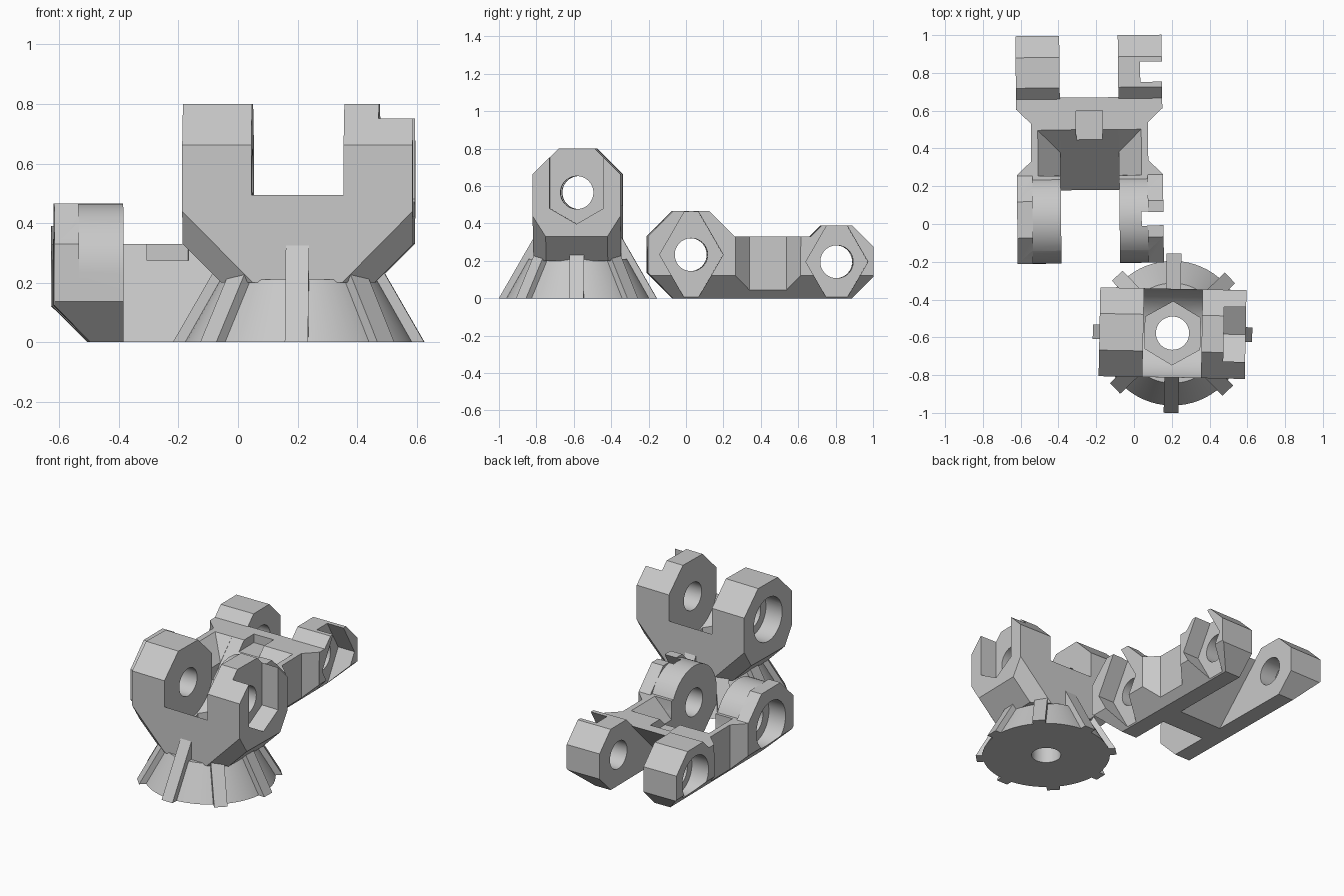
import bpy, bmesh, math
from mathutils import Matrix, Vector

cube = bpy.data.objects.get("Cube")
if cube:
    bpy.data.objects.remove(cube)

grey = bpy.data.materials.new("plain grey")
grey.use_nodes = True
grey.diffuse_color = (0.58, 0.58, 0.58, 1)
grey.node_tree.nodes["Principled BSDF"].inputs["Base Color"].default_value = grey.diffuse_color


def make(name, bm):
    bmesh.ops.recalc_face_normals(bm, faces=bm.faces)
    mesh = bpy.data.meshes.new(name)
    bm.to_mesh(mesh)
    bm.free()
    mesh.materials.append(grey)
    ob = bpy.data.objects.new(name, mesh)
    bpy.context.collection.objects.link(ob)
    return ob


def prism(name, profile, lo, hi, axis="x"):
    """Extrude a closed profile: (y, z) along x, or (x, y) along z."""
    bm = bmesh.new()
    place = (lambda p, d: (d, p[0], p[1])) if axis == "x" else (lambda p, d: (p[0], p[1], d))
    face = bm.faces.new([bm.verts.new(place(p, lo)) for p in profile])
    top = bmesh.ops.extrude_face_region(bm, geom=[face])["geom"]
    shift = (hi - lo, 0, 0) if axis == "x" else (0, 0, hi - lo)
    bmesh.ops.translate(bm, vec=shift, verts=[v for v in top if isinstance(v, bmesh.types.BMVert)])
    return make(name, bm)


def hull(name, points):
    bm = bmesh.new()
    for p in points:
        bm.verts.new(p)
    bmesh.ops.convex_hull(bm, input=bm.verts)
    bmesh.ops.dissolve_limit(bm, angle_limit=0.02, verts=bm.verts, edges=bm.edges)
    return make(name, bm)


def ring(cy, cz, r, n, turn=0.0):
    return [(cy + r * math.cos(turn + math.tau * i / n),
             cz + r * math.sin(turn + math.tau * i / n)) for i in range(n)]


def octagon(cy, cz, half):
    return ring(cy, cz, half / math.cos(math.pi / 8), 8, math.pi / 8)


def combine(ob, tool, operation="DIFFERENCE"):
    mod = ob.modifiers.new("bool", "BOOLEAN")
    mod.operation, mod.object, mod.solver = operation, tool, "EXACT"
    bpy.context.view_layer.update()
    deps = bpy.context.evaluated_depsgraph_get()
    mesh = bpy.data.meshes.new_from_object(ob.evaluated_get(deps))
    ob.modifiers.clear()
    ob.data = mesh
    bpy.data.objects.remove(tool)


def finish(ob, matrix):
    ob.matrix_world = matrix
    bpy.ops.object.select_all(action="DESELECT")
    ob.select_set(True)
    bpy.context.view_layer.objects.active = ob
    bpy.ops.object.shade_smooth_by_angle(angle=math.radians(25))


HOLE = 0.088
SLOT = 0.155
WIDE = 0.387

# ---- Base clevis: chamfered block with a slot, pivot hole and pockets ----
PIVOT = 0.565
pts = []
for sx in (-1, 1):
    for sy in (-1, 1):
        pts += [(sx * x, sy * y, z) for x, y, z in (
            (WIDE, 0.097, 0.8), (WIDE, 0.235, 0.662), (WIDE, 0.235, 0.44),
            (WIDE, 0.165, 0.33), (0.15, 0.235, 0.2), (0.257, 0.165, 0.2))]
clevis = hull("base_clevis", pts)
combine(clevis, prism("slot", [(-0.4, 0.495), (0.4, 0.495), (0.4, 1), (-0.4, 1)], -SLOT, SLOT))
combine(clevis, prism("clearance", ring(0, PIVOT, 0.245, 64), -SLOT, SLOT))
combine(clevis, prism("pivot_hole", ring(0, PIVOT, HOLE, 48), -1, 1))
combine(clevis, prism("bolt_pocket", ring(0, PIVOT, 0.14, 48), -1, -0.27))
combine(clevis, prism("nut_pocket", [(0, PIVOT - 0.168), (0.145, PIVOT - 0.084), (0.145, 1),
                                     (-0.145, 1), (-0.145, PIVOT - 0.084)], 0.271, 1))
combine(clevis, prism("floor_hex", ring(0, 0, 0.168, 6, math.pi / 6), 0.26, 0.5, "z"))
combine(clevis, prism("floor_hole", ring(0, 0, HOLE, 48), -0.1, 0.6, "z"))

# ---- Flared foot with ribs ----
bm = bmesh.new()
bmesh.ops.create_cone(bm, cap_ends=True, segments=64, radius1=0.383, radius2=0.265, depth=0.21,
                      matrix=Matrix.Translation((0, 0, 0.105)))
foot = make("flared_foot", bm)
combine(foot, prism("foot_hole", ring(0, 0, HOLE, 48), -0.1, 0.6, "z"))

base_place = Matrix.Translation((0.204, -0.578, 0)) @ Matrix.Rotation(math.radians(-1.1), 4, "Z")
finish(clevis, base_place)
finish(foot, base_place)
for i in range(8):
    rib = hull(f"foot_rib_{i + 1}", [(r, w, z) for w in (-0.039, 0.039)
                                    for r, z in ((0.2, 0), (0.422, 0), (0.232, 0.33), (0.2, 0.33))])
    finish(rib, base_place @ Matrix.Rotation(i * math.pi / 4, 4, "Z"))

# ---- Link arm: waisted bar joined to a knuckle at each end ----
FY, FZ, FR = 0.025, 0.233, 0.233
RY, RZ, RR = 0.803, 0.195, 0.195
side = [(WIDE, FY), (WIDE, 0.26), (0.31, 0.335), (0.31, 0.535), (WIDE, 0.61), (WIDE, RY)]
arm = prism("link_arm", side + [(-x, y) for x, y in reversed(side)], 0, 0.33, "z")
combine(arm, prism("rear_knuckle", octagon(RY, RZ, RR), -WIDE, WIDE), "UNION")

# Flared relief around the front slot
combine(arm, hull("relief", [(s * x, y, z) for s in (-1, 1) for x, y, z in (
    (0.275, 0.5, 0.331), (0.275, 0.256, 0.331), (SLOT, 0.38, 0.21), (SLOT, 0.256, 0.21))]))

# Front knuckle: flat-sided outside, rounded on top next to the slot
rounded = [(FY + FR * math.cos(math.pi * i / 24), FZ + FR * math.sin(math.pi * i / 24))
           for i in range(25)]
rounded += [p for p in octagon(FY, FZ, FR) if p[1] < FZ]
combine(arm, prism("front_knuckle", rounded, -0.31, 0.31), "UNION")
for lo, hi in ((-WIDE, -0.305), (0.305, WIDE)):
    combine(arm, prism("front_cheek", octagon(FY, FZ, FR), lo, hi), "UNION")

# Slots with a slanted web between them
combine(arm, prism("front_slot", [(-0.4, -0.01), (0.17, -0.01), (0.5, 0.33), (0.5, 0.6),
                                  (-0.4, 0.6)], -SLOT, SLOT))
combine(arm, prism("rear_slot", [(0.33, -0.01), (0.67, 0.33), (0.55, 0.33), (0.55, 0.6),
                                 (1.1, 0.6), (1.1, -0.01)], -SLOT, SLOT))
combine(arm, prism("web_notch", [(0.4, 0.275), (0.6, 0.275), (0.6, 0.4), (0.4, 0.4)], -0.07, 0.07))

# Pivot holes, round pockets on one side, open V pockets on the other
for cy, cz, bore, half in ((FY, FZ, 0.15, 0.17), (RY, RZ, 0.135, 0.166)):
    combine(arm, prism("pivot_hole", ring(cy, cz, HOLE, 48), -1, 1))
    combine(arm, prism("bolt_pocket", ring(cy, cz, bore, 48), -1, -0.27))
    tall = half * math.sqrt(3)
    combine(arm, prism("nut_pocket", [(cy - half, cz), (cy, cz - tall), (cy + half, cz),
                                      (cy, cz + tall)], 0.272, 1))

# Long lower chamfers
for s in (-1, 1):
    combine(arm, hull("chamfer", [(s * x, y, z) for y in (-0.5, 1.3) for x, z in (
        (0.255, -0.01), (0.465, 0.2), (0.465, -0.01))]))

finish(arm, Matrix.Translation((-0.235, 0.4, 0)) @ Matrix.Rotation(math.radians(0.6), 4, "Z")
       @ Matrix.Translation((0, -0.4, 0)))
